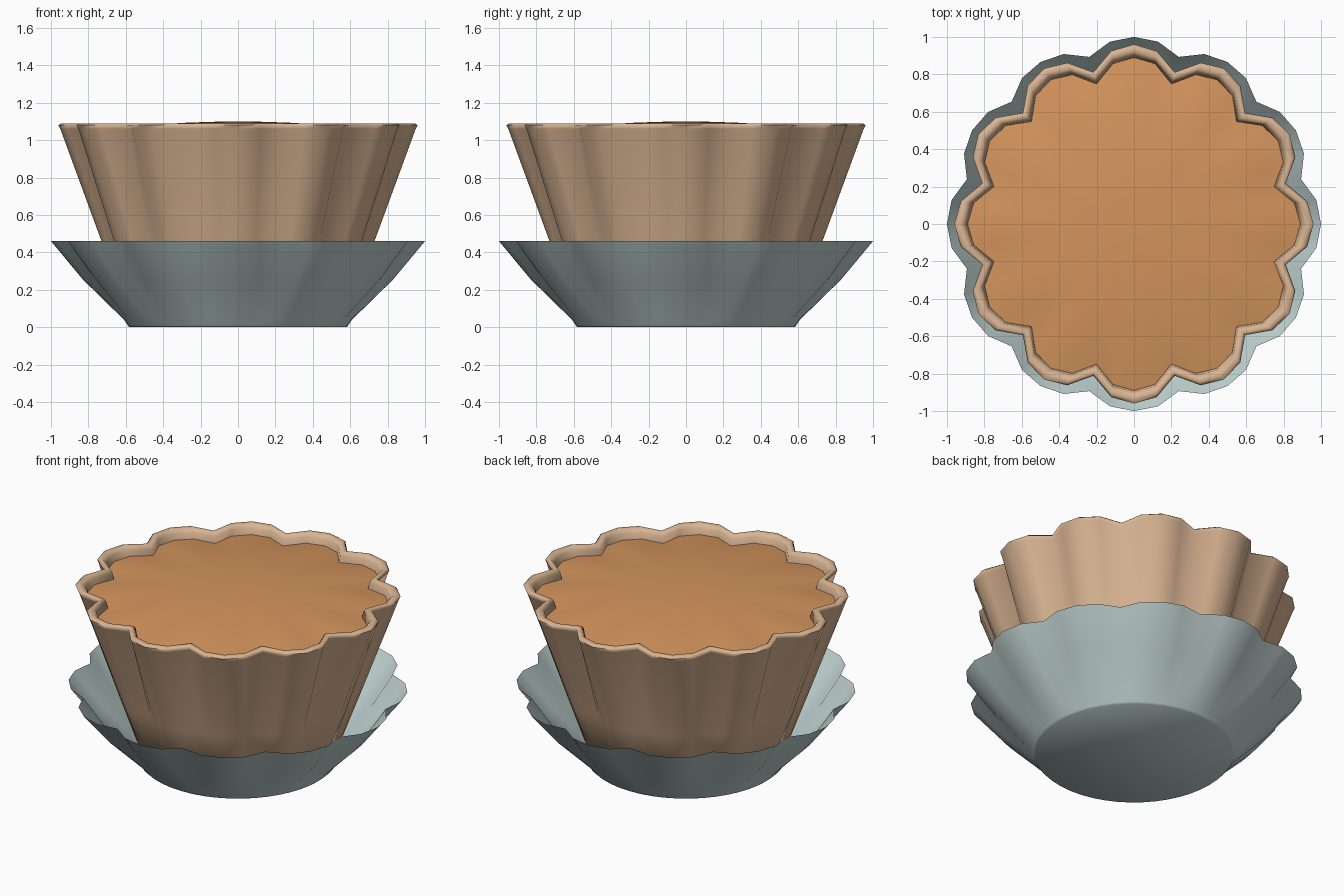
import bpy
import bmesh
import math

LOBES = 12
STEPS = 4                                  # points per lobe: peak, shoulder, notch, shoulder
NOTCH = (0.0, 0.22, 1.0, 0.22)             # share of the flute depth at each point

cube = bpy.data.objects.get("Cube")
if cube:
    bpy.data.objects.remove(cube)


def material(name, rgb):
    mat = bpy.data.materials.new(name)
    mat.use_nodes = True
    colour = (*rgb, 1.0)
    mat.diffuse_color = colour
    mat.node_tree.nodes["Principled BSDF"].inputs["Base Color"].default_value = colour
    return mat


def fluted(name, profile, mat, start_cap=False, end_cap=False, angle=80):
    """Loft scalloped rings; each profile entry is (peak radius, flute depth, z)."""
    bm = bmesh.new()
    count = LOBES * STEPS
    rings = []
    for peak, depth, z in profile:
        ring = []
        for i in range(count):
            a = math.tau * i / count
            r = peak - depth * NOTCH[i % STEPS]
            ring.append(bm.verts.new((r * math.cos(a), r * math.sin(a), z)))
        rings.append(ring)
    for low, high in zip(rings, rings[1:]):
        for i in range(count):
            j = (i + 1) % count
            bm.faces.new((low[i], low[j], high[j], high[i]))
    if start_cap:
        bm.faces.new(rings[0][::-1])
    if end_cap:
        bm.faces.new(rings[-1])
    mesh = bpy.data.meshes.new(name)
    bm.to_mesh(mesh)
    bm.free()
    mesh.materials.append(mat)
    obj = bpy.data.objects.new(name, mesh)
    bpy.context.collection.objects.link(obj)
    bpy.ops.object.select_all(action="DESELECT")
    obj.select_set(True)
    bpy.context.view_layer.objects.active = obj
    bpy.ops.object.shade_smooth_by_angle(angle=math.radians(angle))
    return obj


tan = material("pastry tan", (0.70, 0.46, 0.29))
orange = material("filling orange", (0.66, 0.30, 0.11))
pale = material("pale blue grey", (0.52, 0.64, 0.63))

# Outer wrapper: a thin flared sheet whose flutes grow towards the rim
fluted("wrapper", [
    (0.58, 0.0, 0.0),
    (0.59, 0.0, 0.01),
    (0.61, 0.003, 0.04),
    (0.83, 0.04, 0.255),
    (1.0, 0.075, 0.46),
], pale, start_cap=True)

# Pastry cup: tapered fluted wall with a rounded rim
fluted("pastry_cup", [
    (0.57, 0.02, 0.03),
    (0.73, 0.06, 0.46),
    (0.95, 0.12, 1.06),
    (0.96, 0.12, 1.08),
    (0.945, 0.12, 1.09),
    (0.92, 0.12, 1.09),
    (0.90, 0.115, 1.07),
    (0.89, 0.115, 1.02),
], tan, start_cap=True)

# Filling: a shallow dome reaching the inner wall
fluted("filling", [
    (0.89 * s, 0.115 * s ** 3, 1.10 - 0.07 * s * s)
    for s in (1.0, 0.85, 0.7, 0.5, 0.3, 0.1)
], orange, end_cap=True)
